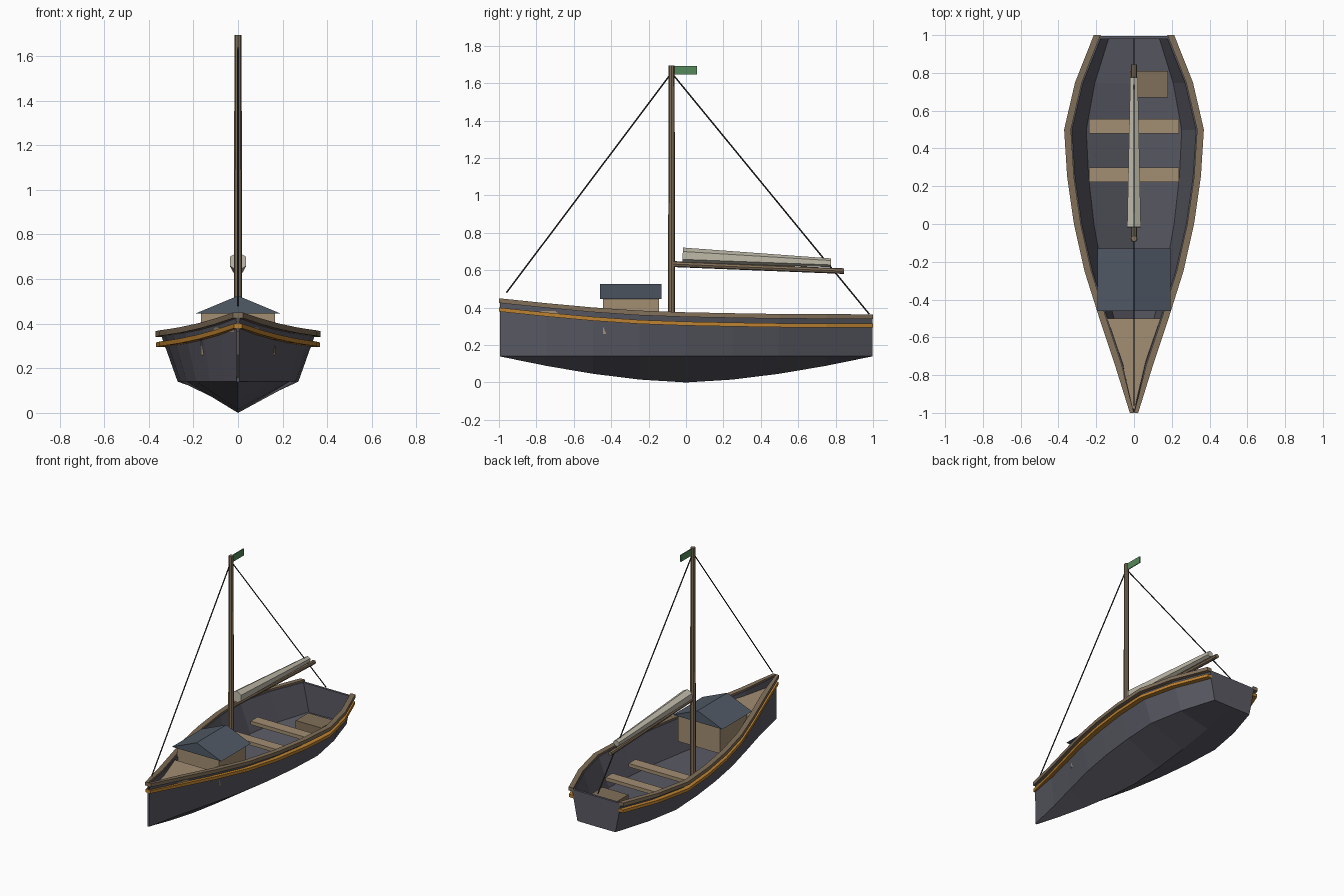
import bpy, math
from mathutils import Vector

if "Cube" in bpy.data.objects:
    bpy.data.objects.remove(bpy.data.objects["Cube"])

def mat(name, c):
    m = bpy.data.materials.new(name)
    m.diffuse_color = (*c, 1)
    m.use_nodes = True
    m.node_tree.nodes["Principled BSDF"].inputs["Base Color"].default_value = m.diffuse_color
    return m

DARK = mat("hull_paint", (.10, .10, .125))
WOOD = mat("trim_wood", (.22, .16, .10))
TAN = mat("light_wood", (.36, .27, .17))
ORANGE = mat("orange_trim", (.50, .22, .03))
ROOF = mat("roof_slate", (.08, .10, .13))
SAIL = mat("canvas", (.52, .49, .40))
GREEN = mat("flag_green", (.09, .25, .10))
ROPE = mat("rope", (.03, .03, .03))

def mesh(name, verts, faces, m):
    me = bpy.data.meshes.new(name)
    me.from_pydata([tuple(v) for v in verts], [], faces)
    ob = bpy.data.objects.new(name, me)
    bpy.context.collection.objects.link(ob)
    me.materials.append(m)
    bpy.context.view_layer.objects.active = ob
    bpy.ops.object.mode_set(mode='EDIT')
    bpy.ops.mesh.select_all(action='SELECT')
    bpy.ops.mesh.normals_make_consistent(inside=False)
    bpy.ops.object.mode_set(mode='OBJECT')
    return ob

def loft(name, rings, m, caps=True):
    # Skin a list of equally sized closed cross-sections
    n = len(rings[0])
    verts = [p for r in rings for p in r]
    faces = [(i*n+j, i*n+(j+1) % n, (i+1)*n+(j+1) % n, (i+1)*n+j)
             for i in range(len(rings)-1) for j in range(n)]
    if caps:
        k = (len(rings)-1)*n
        faces += [tuple(range(n)), tuple(range(k, k+n))]
    return mesh(name, verts, faces, m)

def prism(name, outline, m, axis, lo, hi):
    # Extrude a 2D outline along one axis
    def at(a, b, t):
        return {'y': (a, t, b), 'z': (a, b, t)}[axis]
    return loft(name, [[at(a, b, t) for a, b in outline] for t in (lo, hi)], m)

def box(name, x0, x1, y0, y1, z0, z1, m):
    return prism(name, [(x0, y0), (x1, y0), (x1, y1), (x0, y1)], m, 'z', z0, z1)

def spar(name, a, b, r0, r1, m, sides=8):
    # Tapered pole between two points
    a, b = Vector(a), Vector(b)
    d = (b-a).normalized()
    u = Vector((1, 0, 0))
    w = d.cross(u)
    ring = lambda c, r: [c + r*(math.sin(t)*u + math.cos(t)*w)
                         for t in [2*math.pi*k/sides for k in range(sides)]]
    return loft(name, [ring(a, r0), ring(b, r1)], m)

# Stations: y, outer rail half width, rail top height
STATIONS = [(-1, .022, .45), (-.75, .10, .424), (-.5, .183, .401),
            (-.25, .262, .384), (0, .318, .375), (.25, .354, .37),
            (.5, .37, .366), (.75, .312, .365), (1, .213, .364)]

# Hull shell with hard chine and V bottom
rings = []
for y, w, z in STATIONS:
    s = max(.008, w-.023)
    c = s*.78
    k = min(.139, .14*abs(y)**1.6)
    si, ci = max(.002, s-.018), max(.0015, c-.018)
    t = z-.012
    rings.append([(x, y*.995, h) for x, h in (
        (-s, t), (-c, .14), (0, k), (c, .14), (s, t),
        (si, t), (ci, .155), (0, k+.018), (-ci, .155), (-si, t))])
loft("hull", rings, DARK)
end = [(p[0], p[2]) for p in rings[-1][:5]]
prism("transom", end, DARK, 'y', .98, .996)

# Gunwales and rubbing strakes on both sides
def rail(name, side, inset, width, drop, height, m):
    r = []
    for y, w, z in STATIONS:
        o = max(.01, w-inset)
        i = max(.001, o-width)
        z1 = z-drop
        r.append([(side*x, y, h) for x, h in
                  ((o, z1), (i, z1), (i, z1-height), (o, z1-height))])
    loft(name, r, m)

for side, tag in ((-1, "left"), (1, "right")):
    rail("gunwale_"+tag, side, 0, .036, 0, .025, WOOD)
    rail("rubbing_strake_"+tag, side, .003, .035, .05, .021, ORANGE)

# Foredeck
prism("foredeck", [(-.15, -.5), (.15, -.5), (.008, -.98), (-.008, -.98)],
      TAN, 'z', .362, .382)

# Cabin with gable roof
box("cabin", -.165, .165, -.445, -.145, .26, .45, TAN)
prism("cabin_roof", [(-.192, .445), (.192, .445), (0, .525)], ROOF, 'y', -.46, -.13)

# Seats and stern locker
for i, y in enumerate((.263, .52)):
    box(f"seat_{i}", -.237, .237, y-.04, y+.036, .23, .255, TAN)
box("stern_locker", -.02, .18, .67, .81, .14, .245, WOOD)

# Mast, boom, furled sail
spar("mast", (0, -.077, .02), (0, -.077, 1.695), .02, .016, WOOD)
spar("boom", (0, -.077, .633), (0, .845, .595), .016, .015, WOOD)
spar("furled_sail", (0, -.018, .679), (0, .775, .64), .042, .023, SAIL, 6)

# Stays and flag
spar("forestay", (0, -.077, 1.655), (0, -.96, .48), .004, .004, ROPE, 6)
spar("backstay", (0, -.077, 1.655), (0, .98, .365), .004, .004, ROPE, 6)
box("flag", -.003, .003, -.065, .06, 1.645, 1.693, GREEN)
